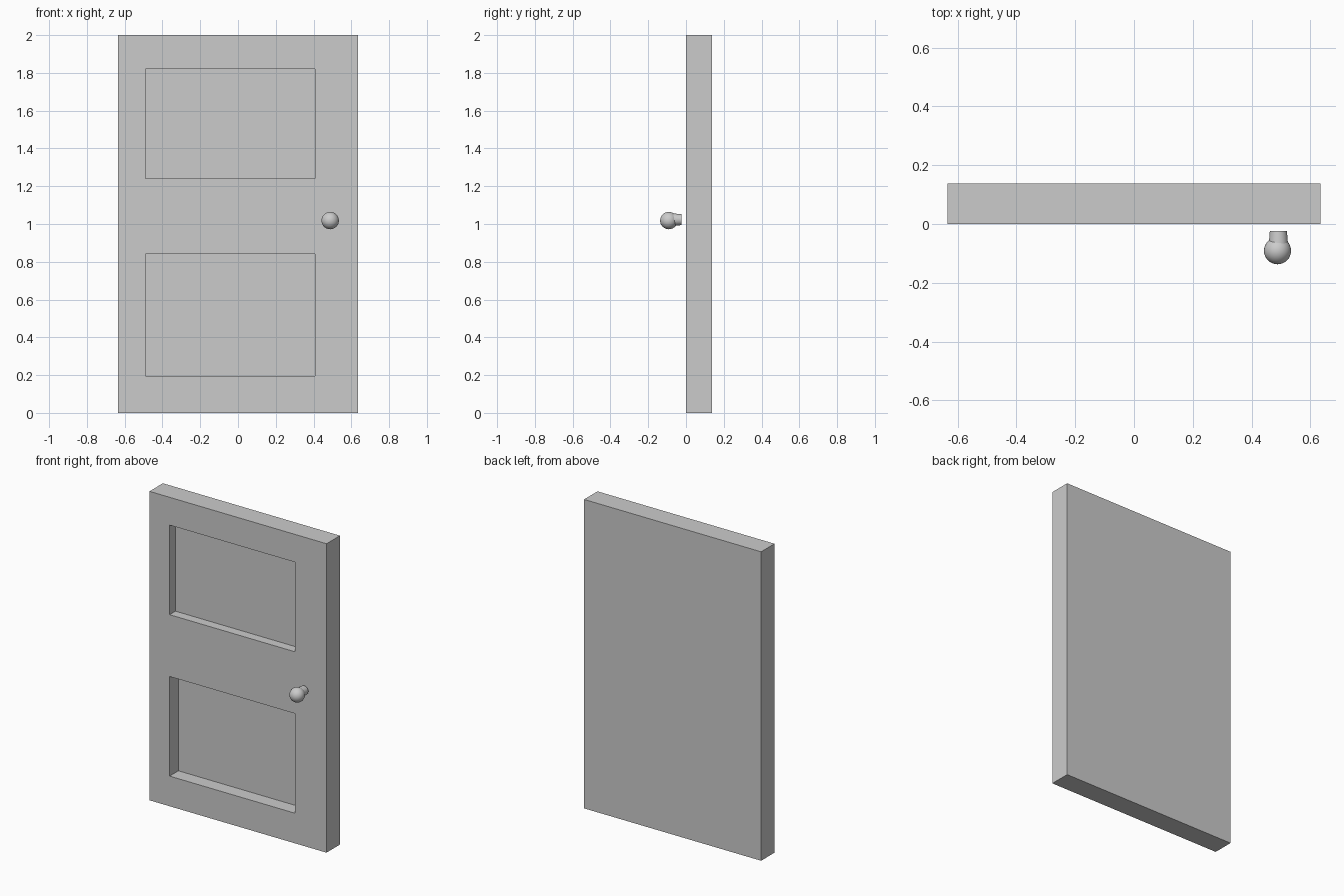
import bpy
import math

if "Cube" in bpy.data.objects:
    bpy.data.objects.remove(bpy.data.objects["Cube"])


def box(name, lo, hi):
    """Axis-aligned box between two corners."""
    bpy.ops.mesh.primitive_cube_add(size=1, location=[(a + b) / 2 for a, b in zip(lo, hi)])
    ob = bpy.context.object
    ob.name = name
    ob.scale = [b - a for a, b in zip(lo, hi)]
    bpy.ops.object.transform_apply(location=False, rotation=False, scale=True)
    return ob


# Door slab
HALF_W, THICK = 0.634, 0.137
door = box("door_slab", (-HALF_W, 0, 0), (HALF_W, THICK, 2))

# Recessed panels in the front face: bottom, top, depth
for z0, z1, depth in ((0.195, 0.84, 0.09), (1.24, 1.82, 0.06)):
    cutter = box("panel_cutter", (-0.49, -0.1, z0), (0.407, depth, z1))
    cutter.hide_render = True
    mod = door.modifiers.new("panel_recess", 'BOOLEAN')
    mod.operation = 'DIFFERENCE'
    mod.solver = 'EXACT'
    mod.object = cutter
    bpy.context.view_layer.objects.active = door
    bpy.ops.object.modifier_apply(modifier=mod.name)
    bpy.data.objects.remove(cutter)

# Round knob
bpy.ops.mesh.primitive_uv_sphere_add(segments=32, ring_count=16, radius=0.046,
                                     location=(0.488, -0.091, 1.018))
bpy.context.object.name = "knob"
bpy.ops.object.shade_smooth()

# Knob stem, widening slightly towards the knob
bpy.ops.mesh.primitive_cone_add(vertices=32, radius1=0.029, radius2=0.033, depth=0.05,
                                location=(0.491, -0.048, 1.023),
                                rotation=(math.radians(90), 0, 0))
bpy.context.object.name = "knob_stem"
bpy.ops.object.shade_smooth_by_angle(angle=math.radians(30))
